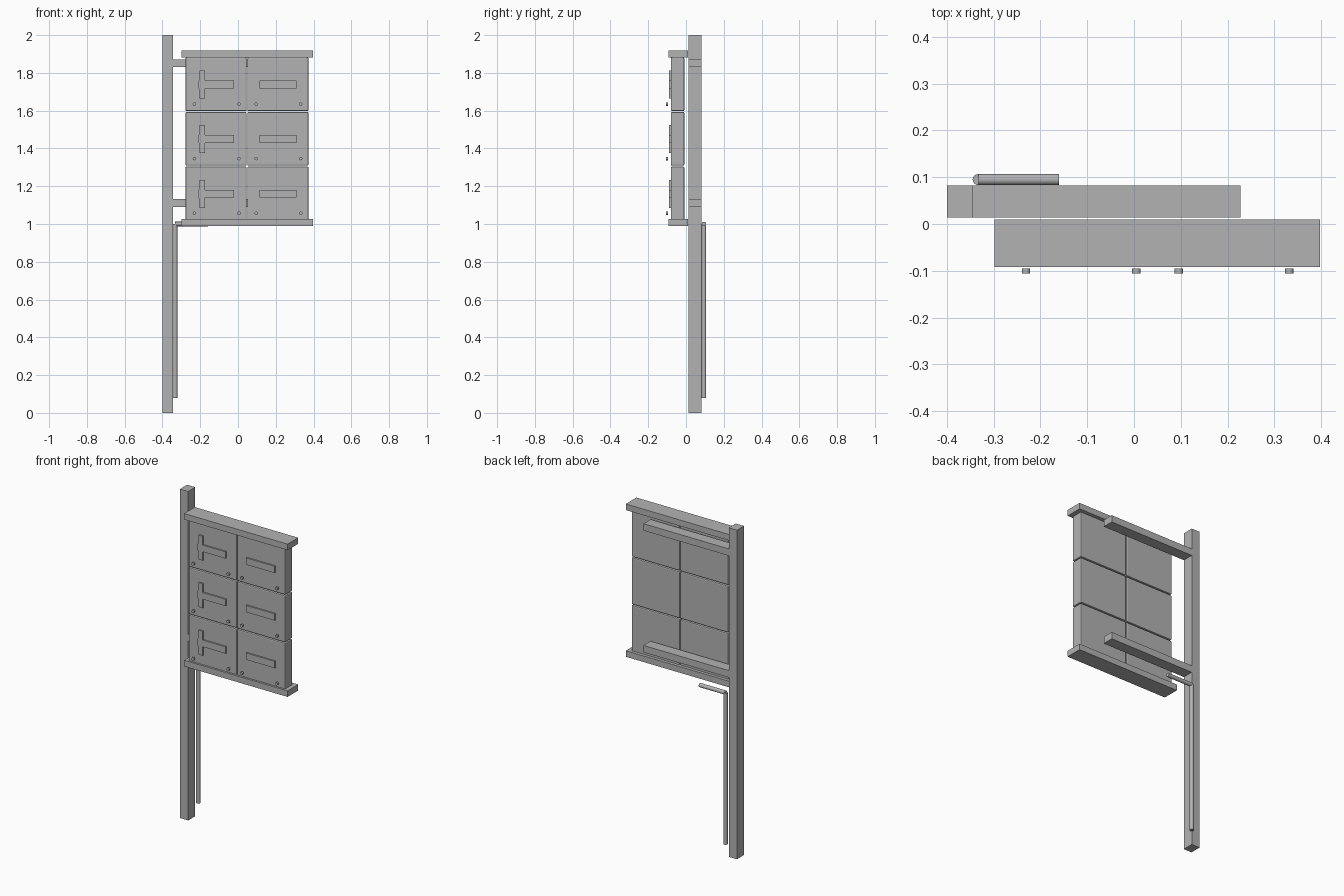
import bpy, bmesh, math
from mathutils import Vector

cube = bpy.data.objects.get("Cube")
if cube:
    bpy.data.objects.remove(cube, do_unlink=True)

grey = bpy.data.materials.new("plain grey")
grey.use_nodes = True
COLOUR = (0.45, 0.45, 0.45, 1)
grey.diffuse_color = COLOUR
grey.node_tree.nodes["Principled BSDF"].inputs["Base Color"].default_value = COLOUR


def finish(name, bm):
    bmesh.ops.recalc_face_normals(bm, faces=bm.faces)
    mesh = bpy.data.meshes.new(name)
    bm.to_mesh(mesh)
    bm.free()
    mesh.materials.append(grey)
    obj = bpy.data.objects.new(name, mesh)
    bpy.context.collection.objects.link(obj)
    return obj


def box(name, x, y, z, bevel=0):
    bm = bmesh.new()
    bmesh.ops.create_cube(bm, size=1)
    for v in bm.verts:
        v.co = Vector([(a + b) / 2 + c * (b - a) for (a, b), c in zip((x, y, z), v.co)])
    obj = finish(name, bm)
    if bevel:
        mod = obj.modifiers.new("rounded edges", "BEVEL")
        mod.width = bevel
        mod.segments = 2
    return obj


def rod(name, start, end, radius, sides):
    start, end = Vector(start), Vector(end)
    axis = end - start
    bm = bmesh.new()
    bmesh.ops.create_cone(bm, cap_ends=True, segments=sides, radius1=radius,
                          radius2=radius, depth=axis.length)
    bmesh.ops.rotate(bm, verts=bm.verts, matrix=axis.to_track_quat("Z", "Y").to_matrix())
    bmesh.ops.translate(bm, verts=bm.verts, vec=(start + end) / 2)
    obj = finish(name, bm)
    for p in obj.data.polygons:
        p.use_smooth = len(p.vertices) == 4
    for e in obj.data.edges:
        a, b = (obj.data.vertices[i].co for i in e.vertices)
        # Rim edges stay sharp, lengthwise edges stay smooth
        e.use_edge_sharp = abs((a - b).dot(axis)) < 1e-6
    return obj


def plate(name, outline, y_front, y_back):
    bm = bmesh.new()
    face = bm.faces.new([bm.verts.new((x, y_front, z)) for x, z in outline])
    out = bmesh.ops.extrude_face_region(bm, geom=[face])
    verts = [g for g in out["geom"] if isinstance(g, bmesh.types.BMVert)]
    bmesh.ops.translate(bm, verts=verts, vec=(0, y_back - y_front, 0))
    return finish(name, bm)


# Post and the two rails that carry the boxes
RAIL_Y = (0.014, 0.082)
box("post", (-0.4, -0.345), RAIL_Y, (0, 2))
for name, low in (("upper_rail", 1.83), ("lower_rail", 1.09)):
    box(name, (-0.346, 0.228), RAIL_Y, (low, low + 0.042))

# Boards above and below the boxes
for name, low in (("top_board", 1.882), ("bottom_board", 0.99)):
    box(name, (-0.298, 0.398), (-0.092, 0.01), (low, low + 0.037))

# Three rows of paired boxes with handles, name plates and studs
ROW = 0.289
for row in range(3):
    mid = 1.74 - row * ROW
    for side, left in (("right", -0.278), ("left", 0.049)):
        box(f"{side}_box_{row}", (left, left + 0.324), (-0.08, -0.009),
            (mid - 0.142, mid + 0.142), 0.006)
        for k, offset in enumerate((0.047, 0.283)):
            x, z = left + offset, mid - 0.105
            rod(f"{side}_stud_{row}_{k}", (x, -0.106, z), (x, -0.095, z), 0.009, 12)
    low, high = mid - 0.022, mid + 0.019
    box(f"name_plate_{row}", (0.115, 0.309), (-0.089, -0.079), (low, high))
    # T-shaped handle with a slightly swollen grip
    plate(f"handle_{row}", [
        (-0.204, mid + 0.072), (-0.175, mid + 0.072), (-0.175, high),
        (-0.021, high), (-0.021, low), (-0.175, low), (-0.175, mid - 0.076),
        (-0.204, mid - 0.076), (-0.204, low - 0.006), (-0.209, low),
        (-0.209, high), (-0.204, high + 0.006)], -0.089, -0.079)

# Conduit running up the back and turning below the boxes
PIPE_X, PIPE_Y, PIPE_R = -0.333, 0.095, 0.012
rod("vertical_pipe", (PIPE_X, PIPE_Y, 0.08), (PIPE_X, PIPE_Y, 1.0), PIPE_R, 16)
rod("horizontal_pipe", (PIPE_X, PIPE_Y, 1.0), (-0.16, PIPE_Y, 1.0), PIPE_R, 16)
